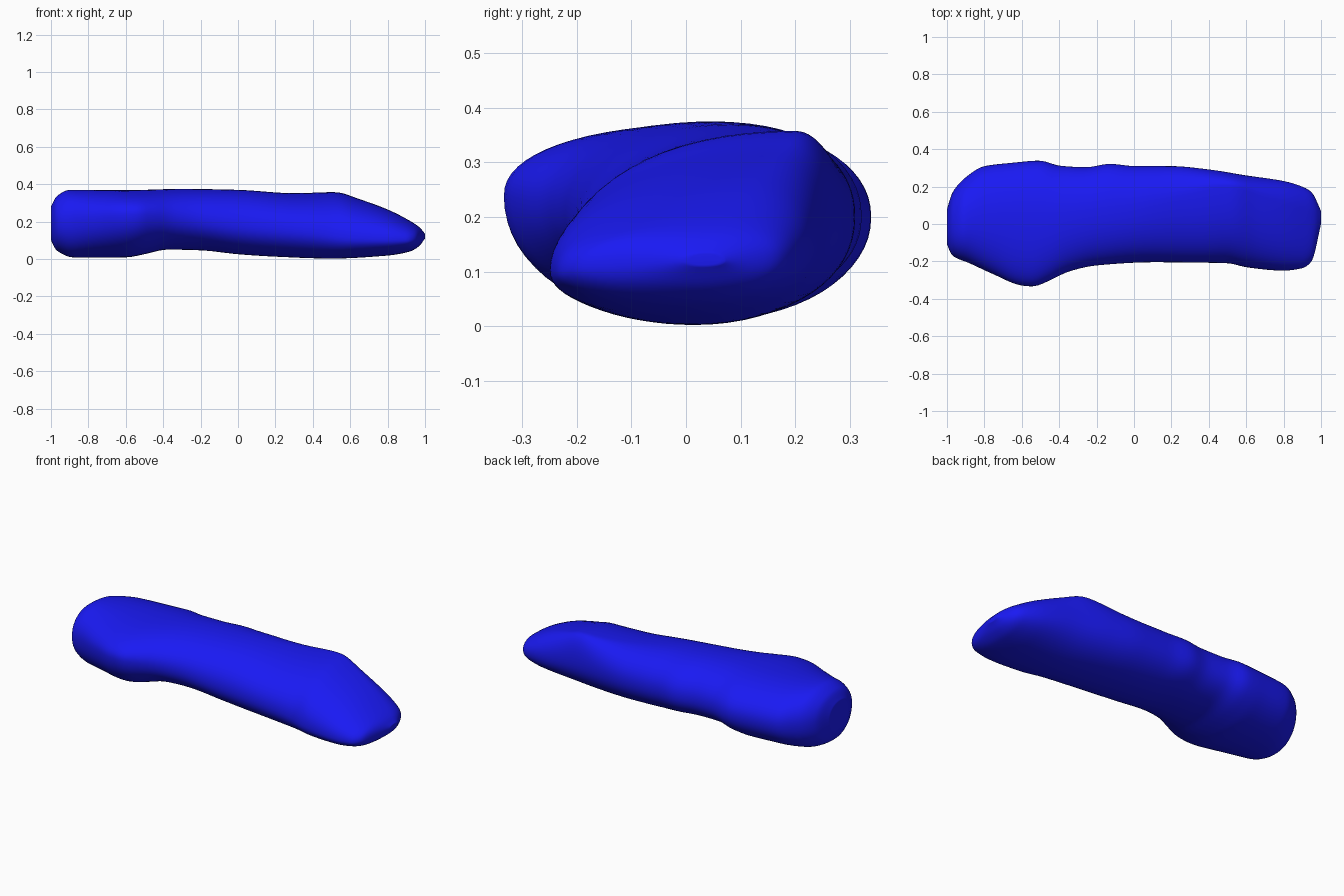
import bpy, bmesh
from math import sin, cos, pi, copysign

if "Cube" in bpy.data.objects:
    bpy.data.objects.remove(bpy.data.objects["Cube"])

# Outline curves along the length: (x, value)
BACK = [(-1, .08), (-.97, .17), (-.9, .25), (-.8, .31), (-.65, .328), (-.5, .34), (-.4, .312), (-.25, .304),
        (-.13, .323), (0, .31), (.2, .31), (.4, .292), (.6, .26), (.8, .23), (.9, .2), (.95, .17), (1, .07)]
FRONT = [(-1, -.11), (-.97, -.17), (-.88, -.21), (-.75, -.27), (-.6, -.33), (-.54, -.335), (-.45, -.302),
         (-.35, -.255), (-.2, -.222), (.1, -.205), (.5, -.21), (.6, -.232), (.8, -.25), (.9, -.237),
         (.95, -.2), (1, 0)]
TOP = [(-1, .28), (-.97, .335), (-.9, .37), (-.6, .368), (-.3, .375), (0, .37), (.3, .352), (.52, .358),
       (.65, .32), (.8, .265), (.9, .215), (.97, .17), (1, .135)]
BOTTOM = [(-1, .1), (-.97, .045), (-.88, .008), (-.6, .008), (-.5, .025), (-.38, .05), (-.2, .046), (0, .025),
          (.2, .012), (.5, .002), (.8, .018), (.92, .04), (.97, .07), (1, .11)]
# Height of the widest point on each side, and y of the crest and keel
FRONT_Z = [(-1, .2), (-.8, .22), (-.55, .24), (-.3, .22), (0, .18), (.4, .14), (.6, .11), (.9, .1), (1, .12)]
BACK_Z = [(-1, .2), (-.5, .2), (.4, .2), (.8, .15), (1, .12)]
CREST_Y = [(-1, -.02), (-.8, .02), (-.4, .04), (.1, .1), (.5, .2), (.8, .11), (1, .04)]
KEEL_Y = [(-1, 0), (-.6, .02), (-.3, .07), (.2, .04), (.8, .0), (1, .03)]


def curve(pts, x):
    """Smooth interpolation with tangents that do not overshoot."""
    def slope(i):
        return (pts[i + 1][1] - pts[i][1]) / (pts[i + 1][0] - pts[i][0])

    def tangent(i):
        if i == 0:
            return slope(0)
        if i == len(pts) - 1:
            return slope(i - 1)
        a, b = slope(i - 1), slope(i)
        return 2 * a * b / (a + b) if a * b > 0 else 0
    i = 0
    while i < len(pts) - 2 and x > pts[i + 1][0]:
        i += 1
    h = pts[i + 1][0] - pts[i][0]
    t = min(1, max(0, (x - pts[i][0]) / h))
    return ((2*t**3 - 3*t*t + 1) * pts[i][1] + (t**3 - 2*t*t + t) * h * tangent(i)
            + (3*t*t - 2*t**3) * pts[i + 1][1] + (t**3 - t*t) * h * tangent(i + 1))


def section(x, sides):
    """Four rounded quadrants joining back, crest, front and keel."""
    back, front, top, bottom = (curve(c, x) for c in (BACK, FRONT, TOP, BOTTOM))
    fz, bz, cy, ky = (curve(c, x) for c in (FRONT_Z, BACK_Z, CREST_Y, KEEL_Y))
    ring = []
    for k in range(sides):
        a = 2 * pi * k / sides
        c, s = cos(a), sin(a)
        p = 2 / 2.15
        u, v = copysign(abs(c) ** p, c), copysign(abs(s) ** p, s)
        mid_y = cy if s >= 0 else ky
        mid_z = bz if c >= 0 else fz
        y = mid_y + u * ((back - mid_y) if c >= 0 else (mid_y - front))
        z = mid_z + v * ((top - mid_z) if s >= 0 else (mid_z - bottom))
        ring.append((x, y, z))
    return ring


# Body: lofted rings, denser towards both ends
bm = bmesh.new()
STEPS, SIDES = 110, 64
rings = [[bm.verts.new(p) for p in section(-cos(pi * i / STEPS), SIDES)] for i in range(STEPS + 1)]
for a, b in zip(rings, rings[1:]):
    for k in range(SIDES):
        n = (k + 1) % SIDES
        bm.faces.new((a[k], a[n], b[n], b[k]))

# End caps: shrinking rings closed at the centre
for end in (rings[0], rings[-1]):
    cy = sum(v.co.y for v in end) / SIDES
    cz = sum(v.co.z for v in end) / SIDES
    hub = bm.verts.new((end[0].co.x, cy, cz))
    for k in range(SIDES):
        bm.faces.new((end[k], end[(k + 1) % SIDES], hub))
bmesh.ops.recalc_face_normals(bm, faces=bm.faces)
mesh = bpy.data.meshes.new("long_stone")
bm.to_mesh(mesh)
bm.free()
stone = bpy.data.objects.new("long_stone", mesh)
bpy.context.collection.objects.link(stone)

# Gentle smoothing and shading
relax = stone.modifiers.new("relax", 'SMOOTH')
relax.factor, relax.iterations = .5, 4
mesh.shade_smooth()

blue = bpy.data.materials.new("blue")
blue.diffuse_color = (.01, .01, .9, 1)
blue.use_nodes = True
blue.node_tree.nodes["Principled BSDF"].inputs["Base Color"].default_value = blue.diffuse_color
mesh.materials.append(blue)
